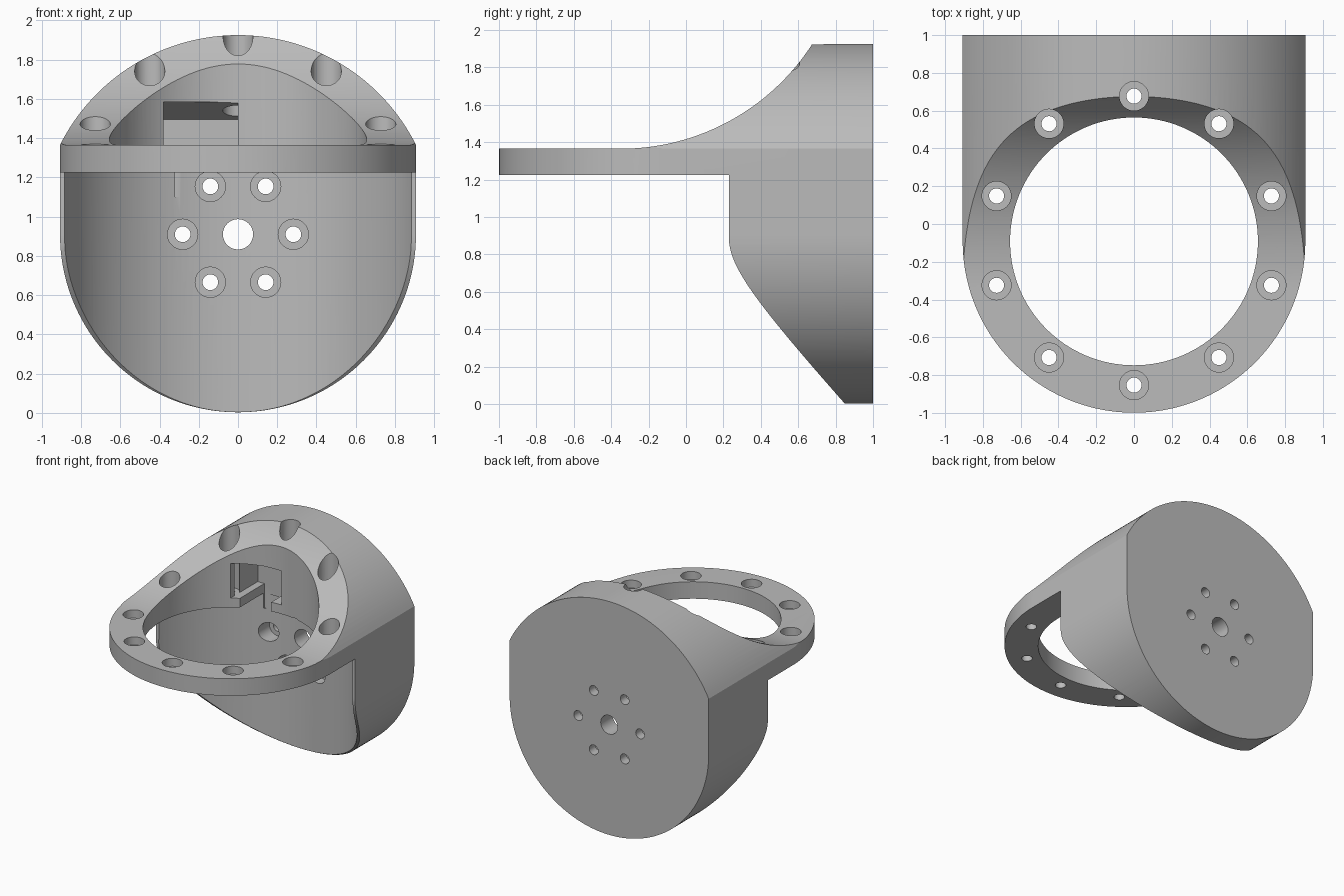
import bpy
import math
from mathutils import Matrix

if "Cube" in bpy.data.objects:
    bpy.data.objects.remove(bpy.data.objects["Cube"], do_unlink=True)

HALF = 0.907       # half width of the bracket
RING_Y = -0.092    # vertical axis of the ring
HUB_Z = 0.91       # horizontal axis of the back plate
RING_TOP, RING_BOTTOM = 1.365, 1.225
TOP = 1.925


def prism(name, outline, low, high, axis):
    """Extrude a 2D outline: axis X uses (y, z), Y uses (x, z), Z uses (x, y)."""
    place = {"X": lambda a, b, c: (c, a, b),
             "Y": lambda a, b, c: (a, c, b),
             "Z": lambda a, b, c: (a, b, c)}[axis]
    n = len(outline)
    verts = [place(a, b, c) for c in (low, high) for a, b in outline]
    faces = [tuple(reversed(range(n))), tuple(range(n, 2 * n))]
    faces += [(i, (i + 1) % n, (i + 1) % n + n, i + n) for i in range(n)]
    mesh = bpy.data.meshes.new(name)
    mesh.from_pydata(verts, [], faces)
    if axis == "Y":
        mesh.flip_normals()
    obj = bpy.data.objects.new(name, mesh)
    bpy.context.collection.objects.link(obj)
    return obj


def arc(cx, cy, r, start, end, steps):
    angles = [math.radians(start + (end - start) * i / steps) for i in range(steps + 1)]
    return [(cx + r * math.cos(a), cy + r * math.sin(a)) for a in angles]


def cylinder(name, a, b, r, low, high, axis, sides=40):
    return prism(name, arc(a, b, r, 0, 360, sides)[:-1], low, high, axis)


def box(name, x0, x1, y0, y1, z0, z1):
    return prism(name, [(x0, y0), (x1, y0), (x1, y1), (x0, y1)], z0, z1, "Z")


def carve(target, tool, operation="DIFFERENCE"):
    tool.hide_render = True
    mod = target.modifiers.new("carve", "BOOLEAN")
    mod.operation = operation
    mod.solver = "EXACT"
    mod.object = tool
    bpy.context.view_layer.objects.active = target
    bpy.ops.object.modifier_apply(modifier=mod.name)
    bpy.data.objects.remove(tool, do_unlink=True)


# Body: rounded front profile crossed with a round-nosed plan
crown = TOP - HUB_Z
edge = math.degrees(math.acos(HALF / crown))
profile = arc(0, HUB_Z, HALF, 180, 360, 96) + arc(0, HUB_Z, crown, edge, 180 - edge, 64)
bracket = prism("bracket", profile, -1.2, 1.0, "Y")
plan = arc(0, RING_Y, HALF, 180, 360, 96) + [(HALF, 1.2), (-HALF, 1.2)]
carve(bracket, prism("plan", plan, -0.2, 2.2, "Z"), "INTERSECT")

# Swept top, flat over the ring and curving up to the crown
run, rise = 1.025, TOP - RING_TOP
sweep = (run ** 2 + rise ** 2) / (2 * rise)
start_y = 0.675 - run
end_angle = -90 + math.degrees(math.asin(run / sweep)) + 2
slope = [(-1.3, RING_TOP)] + arc(start_y, RING_TOP + sweep, sweep, -90, end_angle, 48)
slope += [(slope[-1][0], 2.4), (-1.3, 2.4)]
carve(bracket, prism("slope", slope, -1.2, 1.2, "X"))

# Hollow under the ring, with its thin side edges trimmed back
cavity_r = 0.94
trim = []
for i in range(33):
    z = HUB_Z * i / 32
    y = RING_Y + math.sqrt(cavity_r ** 2 - HALF ** 2 + (z - HUB_Z) ** 2)
    trim.append((y + 0.075 * z / HUB_Z, z))
trim = [(-1.3, -0.1), (trim[0][0], -0.1)] + trim
trim += [(trim[-1][0], RING_BOTTOM), (-1.3, RING_BOTTOM)]
carve(bracket, prism("edge_trim", trim, -1.2, 1.2, "X"))
carve(bracket, cylinder("cavity", 0, RING_Y, cavity_r, -0.3, RING_BOTTOM, "Z", 160))

# Ring opening
carve(bracket, cylinder("opening", 0, RING_Y, 0.656, 0.9, 2.3, "Z", 128))

# Pocket with sloping ceiling, narrowed between the screw seats
seat_z = 1.30
ceiling = [(0.3, seat_z), (0.8, seat_z), (0.8, 1.495), (0.55, 1.585), (0.3, 1.585)]
carve(bracket, prism("pocket", ceiling, -0.38, 0, "X"))
carve(bracket, box("pocket_gap", -0.32, -0.09, 0.3, 0.8, 1.1, 1.4))

# Ten counterbored screw holes round the ring
for i in range(10):
    a = math.radians(90 + 36 * i)
    x, y = 0.765 * math.cos(a), RING_Y + 0.004 + 0.765 * math.sin(a)
    carve(bracket, cylinder("ring_seat", x, y, 0.077, seat_z, 2.3, "Z"))
    carve(bracket, cylinder("ring_hole", x, y, 0.04, 1.1, 1.5, "Z", 32))

# Six counterbored screw holes and a centre hole in the back plate
for i in range(6):
    a = math.radians(60 * i)
    x, z = 0.282 * math.cos(a), HUB_Z + 0.282 * math.sin(a)
    carve(bracket, cylinder("plate_seat", x, z, 0.077, 0.4, 0.92, "Y"))
    carve(bracket, cylinder("plate_hole", x, z, 0.04, 0.8, 1.1, "Y", 32))
carve(bracket, cylinder("centre_hole", 0, HUB_Z, 0.077, 0.5, 1.1, "Y", 48))

# Finish
grey = bpy.data.materials.new("plain grey")
grey.use_nodes = True
colour = (0.5, 0.5, 0.5, 1)
grey.diffuse_color = colour
grey.node_tree.nodes["Principled BSDF"].inputs["Base Color"].default_value = colour
bracket.data.materials.clear()
bracket.data.materials.append(grey)
bpy.ops.object.select_all(action="DESELECT")
bracket.select_set(True)
bpy.context.view_layer.objects.active = bracket
bpy.ops.object.shade_smooth_by_angle(angle=math.radians(25))
